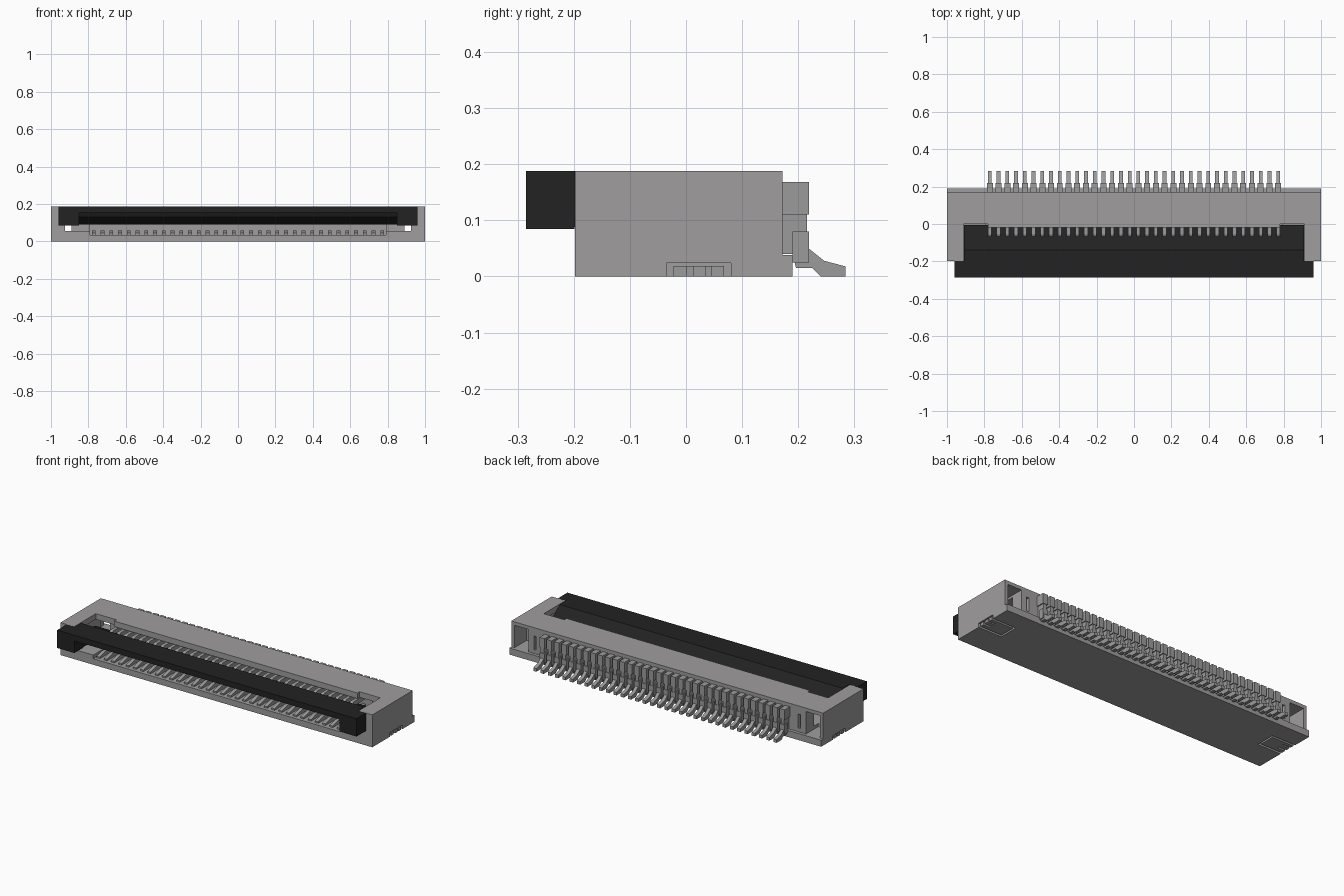
import bpy, bmesh

cube = bpy.data.objects.get("Cube")
if cube:
    bpy.data.objects.remove(cube, do_unlink=True)


def material(name, rgb):
    m = bpy.data.materials.new(name)
    m.use_nodes = True
    m.diffuse_color = (*rgb, 1)
    m.node_tree.nodes["Principled BSDF"].inputs["Base Color"].default_value = (*rgb, 1)
    return m


GREY = material("housing grey", (0.35, 0.34, 0.34))
BLACK = material("actuator black", (0.016, 0.016, 0.016))
METAL = material("contact metal", (0.33, 0.33, 0.33))


def prism(bm, profile, x0, x1):
    """Extrude a (y, z) outline from x0 to x1."""
    a = [bm.verts.new((x0, y, z)) for y, z in profile]
    b = [bm.verts.new((x1, y, z)) for y, z in profile]
    n = len(a)
    bm.faces.new(a)
    bm.faces.new(b[::-1])
    for i in range(n):
        bm.faces.new((a[i], b[i], b[(i + 1) % n], a[(i + 1) % n]))


def box(bm, x, y, z):
    prism(bm, [(y[0], z[0]), (y[1], z[0]), (y[1], z[1]), (y[0], z[1])], min(x), max(x))


def finish(bm, name, mat):
    bmesh.ops.recalc_face_normals(bm, faces=bm.faces)
    me = bpy.data.meshes.new(name)
    bm.to_mesh(me)
    bm.free()
    me.materials.append(mat)
    ob = bpy.data.objects.new(name, me)
    bpy.context.collection.objects.link(ob)
    return ob


def cut(ob, x, y, z):
    """Subtract a box and discard the cutter."""
    bm = bmesh.new()
    box(bm, x, y, z)
    cutter = finish(bm, "cutter", GREY)
    cutter.hide_render = True
    mod = ob.modifiers.new("cut", 'BOOLEAN')
    mod.operation = 'DIFFERENCE'
    mod.solver = 'EXACT'
    mod.object = cutter
    bpy.context.view_layer.objects.active = ob
    bpy.ops.object.modifier_apply(modifier=mod.name)
    bpy.data.objects.remove(cutter, do_unlink=True)


# Housing with a rear bottom ledge
bm = bmesh.new()
prism(bm, [(-0.198, 0), (0.19, 0), (0.19, 0.038), (0.172, 0.038),
           (0.172, 0.188), (-0.198, 0.188)], -1, 1)
housing = finish(bm, "housing", GREY)
# Cable slot, top opening and contact channel
cut(housing, (-0.925, 0.925), (-0.3, 0.1), (0.056, 0.155))
cut(housing, (-0.79, 0.79), (-0.3, -0.02), (0.1, 0.3))
cut(housing, (-0.79, 0.79), (-0.3, 0.12), (0.035, 0.1))
for s in (-1, 1):
    cut(housing, (s * 0.78, s * 0.912), (-0.3, 0.0), (0.1, 0.3))
    # Rear pocket, narrow slot and solder tab recess
    cut(housing, (s * 0.89, s * 0.98), (0.06, 0.3), (0.038, 0.168))
    cut(housing, (s * 0.84, s * 0.855), (0.14, 0.3), (0.06, 0.14))
    cut(housing, (s * 0.85, s * 1.1), (-0.035, 0.08), (-0.1, 0.024))

# Pivoting actuator: thin bar with sloped rear, thicker end feet
bm = bmesh.new()
prism(bm, [(-0.285, 0.155), (-0.285, 0.188), (-0.14, 0.188), (-0.08, 0.14),
           (-0.005, 0.12), (-0.005, 0.09), (-0.1, 0.09), (-0.19, 0.13), (-0.2, 0.155)],
      -0.85, 0.85)
for s in (-1, 1):
    box(bm, (s * 0.85, s * 0.96), (-0.285, -0.199), (0.085, 0.188))
    prism(bm, [(-0.199, 0.088), (-0.199, 0.188), (-0.14, 0.188), (-0.08, 0.14),
               (-0.005, 0.12), (-0.005, 0.088)], *sorted((s * 0.85, s * 0.908)))
finish(bm, "actuator", BLACK)

# Row of contacts: lower beam, upper beam, rear plates and soldered tail
COUNT, PITCH = 34, 0.0467
TAIL = [(0.172, 0.16), (0.172, 0.04), (0.19, 0.04), (0.196, 0.015), (0.225, 0.015),
        (0.24, 0), (0.284, 0), (0.284, 0.018), (0.246, 0.028), (0.216, 0.052), (0.216, 0.16)]
LOWER = [(-0.18, 0.036), (0.12, 0.036), (0.12, 0.058), (-0.13, 0.058), (-0.18, 0.045)]
UPPER = [(-0.068, 0.125), (0.1, 0.125), (0.1, 0.15), (-0.055, 0.15), (-0.068, 0.142)]
bm = bmesh.new()
for i in range(COUNT):
    x = (i - (COUNT - 1) / 2) * PITCH
    for outline in (TAIL, LOWER, UPPER):
        prism(bm, outline, x - 0.01, x + 0.01)
    box(bm, (x - 0.016, x + 0.016), (0.172, 0.219), (0.11, 0.168))
    box(bm, (x - 0.016, x + 0.016), (0.19, 0.219), (0.025, 0.08))
finish(bm, "contacts", METAL)

# Slotted solder tabs under both ends
for s, side in ((1, "left"), (-1, "right")):
    bm = bmesh.new()
    box(bm, (s * 0.86, s * 0.95), (-0.022, 0.068), (0, 0.019))
    for y in (-0.022, 0.013, 0.045):
        box(bm, (s * 0.95, s * 0.998), (y, y + 0.023), (0, 0.019))
    finish(bm, side + "_solder_tab", METAL)
